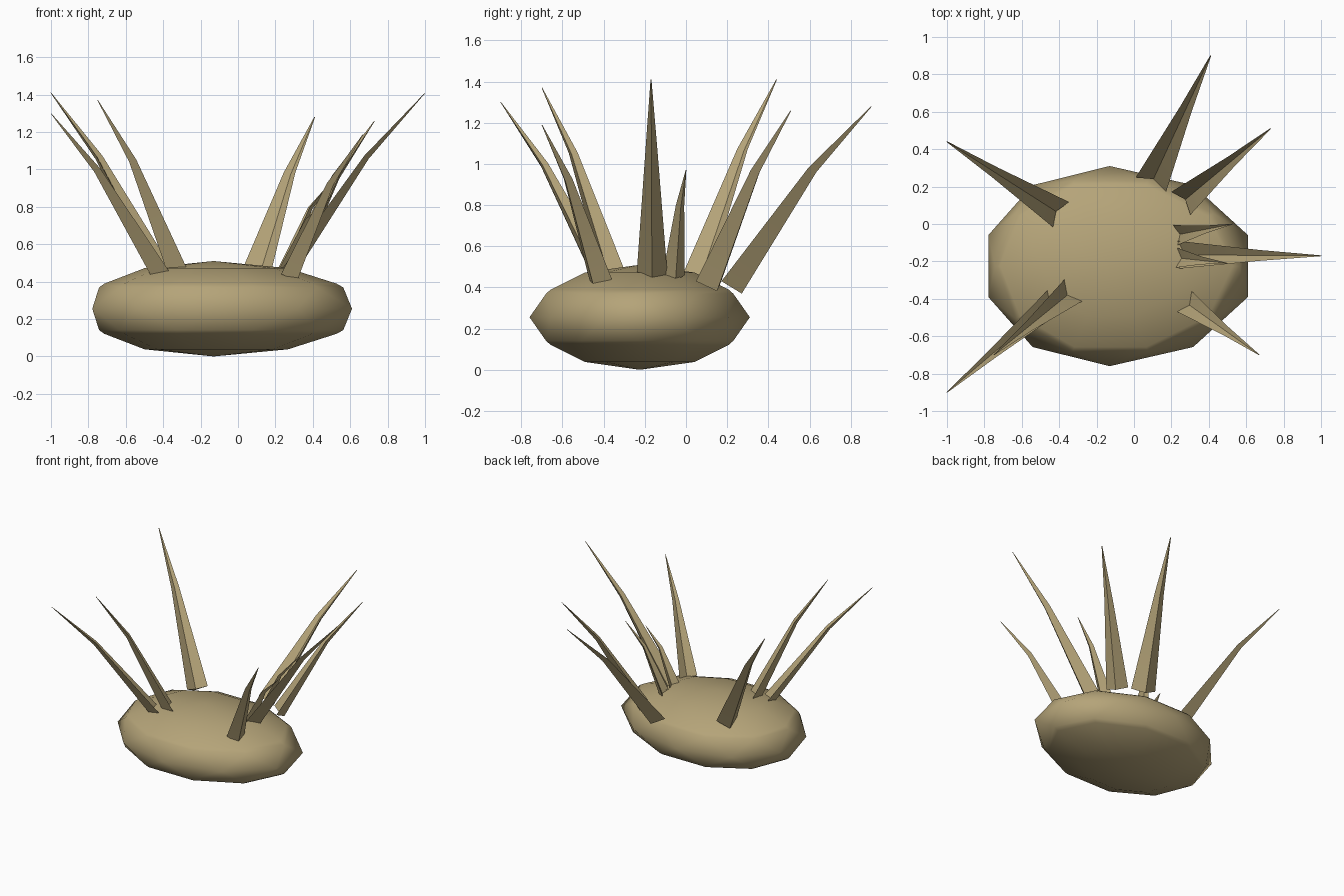
import bpy, bmesh
from mathutils import Vector

cube = bpy.data.objects.get("Cube")
if cube:
    bpy.data.objects.remove(cube, do_unlink=True)

tan = bpy.data.materials.new("tan")
tan.use_nodes = True
tan.diffuse_color = (0.46, 0.37, 0.19, 1)
tan.node_tree.nodes["Principled BSDF"].inputs["Base Color"].default_value = tan.diffuse_color


def finish(bm, name, angle):
    """Turn a bmesh into a shaded object."""
    bmesh.ops.recalc_face_normals(bm, faces=bm.faces)
    mesh = bpy.data.meshes.new(name)
    bm.to_mesh(mesh)
    bm.free()
    mesh.materials.append(tan)
    obj = bpy.data.objects.new(name, mesh)
    bpy.context.collection.objects.link(obj)
    bpy.ops.object.select_all(action="DESELECT")
    obj.select_set(True)
    bpy.context.view_layer.objects.active = obj
    bpy.ops.object.shade_smooth_by_angle(angle=angle)


# Body: flattened pebble, the hull of an icosphere and its half turn
ball = bmesh.new()
bmesh.ops.create_icosphere(ball, subdivisions=2, radius=1)
body = bmesh.new()
for turn in (1, -1):
    for v in ball.verts:
        x, y, z = v.co.x * turn, v.co.y * turn, v.co.z
        body.verts.new((-0.08 + 0.73 * x - 0.05 * (1 - x * x),
                        -0.225 + 0.535 * y, 0.255 + 0.255 * z))
ball.free()
bmesh.ops.remove_doubles(body, verts=body.verts, dist=0.001)
bmesh.ops.convex_hull(body, input=body.verts)
finish(body, "body", 1.5)


def spike(name, base, tip, width):
    """Folded blade: ridge outward, groove inward, bent outward near the tip."""
    base, tip = Vector(base), Vector(tip)
    axis = (tip - base).normalized()
    side = axis.cross(Vector((0, 0, 1))).normalized()
    out = side.cross(axis).normalized()
    if out.z > 0:
        out = -out
    bend = base.lerp(tip, 0.62) - out * 0.04
    bm = bmesh.new()
    rings = []
    for centre, scale in ((base, 1), (bend, 0.38), (tip, 0.03)):
        w = width * scale
        offsets = (side * w / 2, out * w * 0.25, -side * w / 2, out * w * 0.5)
        rings.append([bm.verts.new(centre + o) for o in offsets])
    for low, high in zip(rings, rings[1:]):
        for i in range(4):
            j = (i + 1) % 4
            bm.faces.new((low[i], low[j], high[j], high[i]))
    bm.faces.new(rings[0])
    bm.faces.new(rings[-1])
    finish(bm, name, 0.6)


# Spikes: name, base centre, tip, base width
SPIKES = (
    ("back_right_spike", (-0.39, 0.05, 0.46), (-1.0, 0.44, 1.41), 0.16),
    ("back_spike", (0.09, 0.21, 0.43), (0.41, 0.9, 1.28), 0.18),
    ("back_left_spike", (0.25, 0.11, 0.43), (0.73, 0.51, 1.26), 0.16),
    ("left_spike", (0.23, -0.165, 0.46), (1.0, -0.17, 1.41), 0.15),
    ("left_short_spike", (0.22, -0.06, 0.46), (0.53, 0.0, 0.97), 0.11),
    ("left_small_spike", (0.22, -0.18, 0.46), (0.5, -0.21, 0.86), 0.11),
    ("front_left_spike", (0.27, -0.415, 0.44), (0.67, -0.7, 1.19), 0.135),
    ("front_right_long_spike", (-0.41, -0.4, 0.45), (-1.0, -0.9, 1.3), 0.14),
    ("front_right_spike", (-0.325, -0.355, 0.48), (-0.75, -0.7, 1.37), 0.15),
)
for spec in SPIKES:
    spike(*spec)
